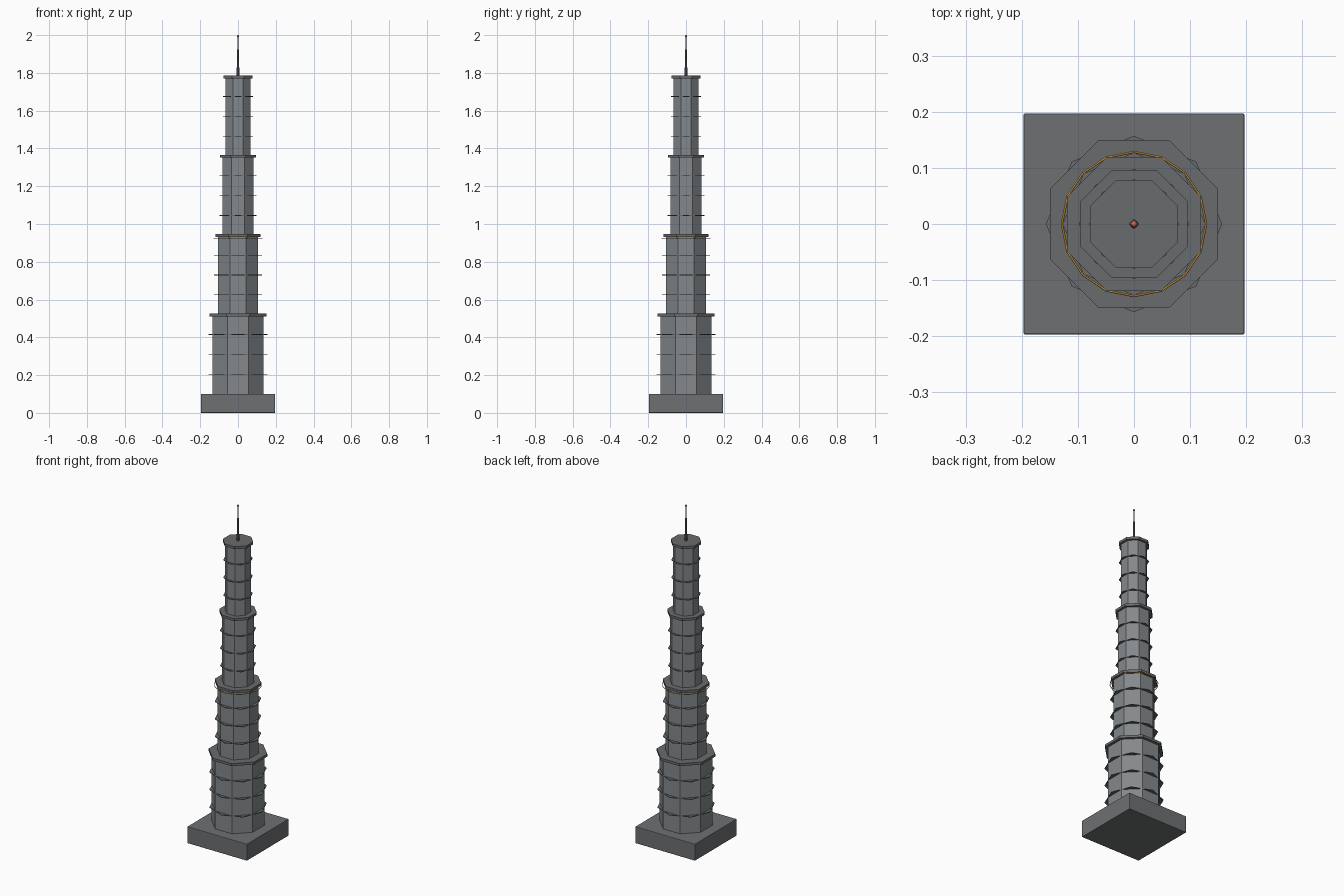
import bpy
from math import pi, cos

if "Cube" in bpy.data.objects:
    bpy.data.objects.remove(bpy.data.objects["Cube"])


def material(name, color):
    m = bpy.data.materials.new(name)
    m.diffuse_color = color
    m.use_nodes = True
    m.node_tree.nodes["Principled BSDF"].inputs["Base Color"].default_value = m.diffuse_color
    return m


STONE = material("dark_grey", (0.155, 0.16, 0.165, 1))
GLASS = material("blue_grey", (0.23, 0.25, 0.265, 1))
TRIM = material("trim_grey", (0.14, 0.145, 0.15, 1))
ORANGE = material("orange", (0.9, 0.45, 0.08, 1))
RED = material("red", (0.85, 0.12, 0.08, 1))


def finish(name, mat):
    ob = bpy.context.object
    ob.name = name
    ob.data.materials.append(mat)
    return ob


def octagon(name, radius, z0, z1, turn, mat):
    bpy.ops.mesh.primitive_cylinder_add(
        vertices=8, radius=radius, depth=z1 - z0,
        location=(0, 0, (z0 + z1) / 2), rotation=(0, 0, turn))
    return finish(name, mat)


# square plinth with a small bevel
bpy.ops.mesh.primitive_cube_add(size=1, location=(0, 0, 0.05))
base = finish("base", STONE)
base.scale = (0.394, 0.394, 0.1)
bpy.ops.object.transform_apply(location=False, rotation=False, scale=True)
bev = base.modifiers.new("edge", "BEVEL")
bev.width = 0.003
bev.segments = 2

# tiers: body apothem, ledge apothem, floor plate radius
tiers = [(0.135, 0.150, 0.157),
         (0.105, 0.119, 0.127),
         (0.083, 0.096, 0.098),
         (0.066, 0.078, 0.080)]
H = 0.42
T = pi / 8
for i, (body, ledge, plate) in enumerate(tiers):
    z = 0.1 + H * i
    octagon(f"tier_{i + 1}", body / cos(T), z, z + H, T, GLASS)
    octagon(f"ledge_{i + 1}", ledge / cos(T), z + H - 0.0085, z + H + 0.0065, T, TRIM)
    # floor plates have their corners over the body's faces
    for k in range(1, 4):
        zk = z + H * k / 4
        octagon(f"floor_plate_{i + 1}_{k}", plate, zk - 0.002, zk + 0.002, 0, TRIM)

# thin glowing band under the second ledge
bpy.ops.mesh.primitive_torus_add(major_segments=16, minor_segments=6,
                                 major_radius=0.1285, minor_radius=0.002,
                                 location=(0, 0, 0.925))
finish("glow_band", ORANGE)

# antenna
bpy.ops.mesh.primitive_cone_add(vertices=8, radius1=0.008, radius2=0.002,
                                depth=0.215, location=(0, 0, 1.8875))
finish("antenna", TRIM)

# beacon at the tip
bpy.ops.mesh.primitive_uv_sphere_add(segments=8, ring_count=6, radius=0.006,
                                     location=(0, 0, 1.994))
finish("beacon", RED)
